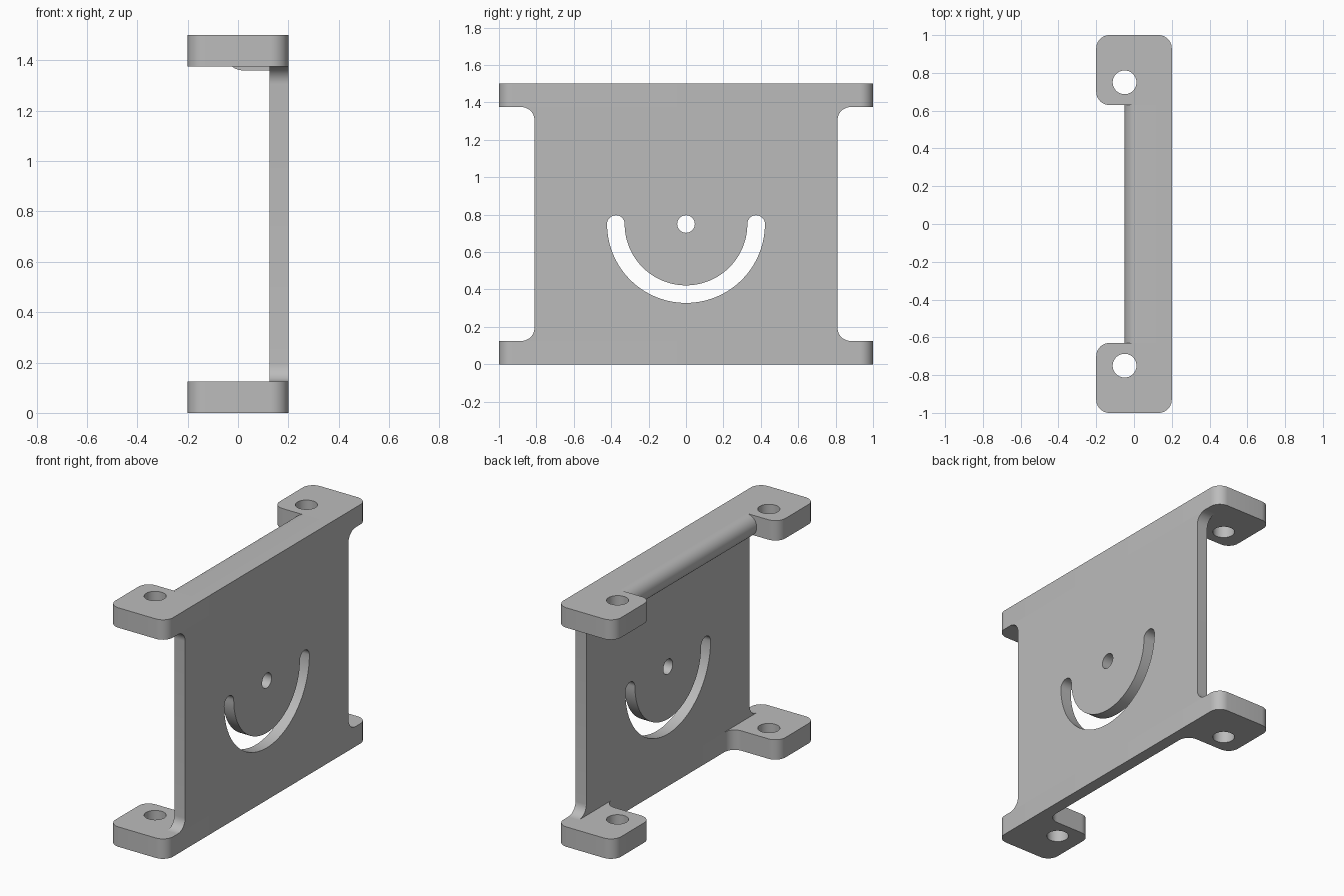
import bpy, bmesh, math
from mathutils import Vector

if "Cube" in bpy.data.objects:
    bpy.data.objects.remove(bpy.data.objects["Cube"], do_unlink=True)

GREY = (0.5, 0.5, 0.5, 1)
mat = bpy.data.materials.new("plain_grey")
mat.use_nodes = True
mat.diffuse_color = GREY
mat.node_tree.nodes["Principled BSDF"].inputs["Base Color"].default_value = GREY

# Main dimensions
H, T = 1.5, 0.125            # full height, tab thickness
BACK, FACE = 0.125, 0.2      # plate inner and outer planes
NOTCH, SIDE = 0.63, 0.81     # inner tab edge, plate side edge
R = 0.07                     # corner and fillet radius
LIP = -0.05                  # front of the rounded top lip


def arc(cx, cy, r, a0, a1, n=24):
    steps = [math.radians(a0 + (a1 - a0) * i / n) for i in range(n + 1)]
    return [(cx + r * math.cos(a), cy + r * math.sin(a)) for a in steps]


def circle(cx, cy, r, n=40):
    return arc(cx, cy, r, 0, 360, n)[:-1]


def rounded(corners, n=10):
    """Outline from (x, y, radius) corners, with arcs at rounded ones."""
    out = []
    for i, (x, y, r) in enumerate(corners):
        p = Vector((x, y))
        if not r:
            out.append((x, y))
            continue
        a = (Vector(corners[i - 1][:2]) - p).normalized()
        b = (Vector(corners[(i + 1) % len(corners)][:2]) - p).normalized()
        c = p + (a + b) * r      # all corners are square
        for k in range(n + 1):
            t = math.pi / 2 * k / n
            q = c - b * r * math.cos(t) - a * r * math.sin(t)
            out.append((q.x, q.y))
    return out


def extrude(name, loops, place, lo, hi):
    """Fill the outline minus its holes, and extrude from lo to hi."""
    bm = bmesh.new()
    for loop in loops:
        vs = [bm.verts.new(place(u, v, lo)) for u, v in loop]
        for i, v in enumerate(vs):
            bm.edges.new((vs[i - 1], v))
    bmesh.ops.triangle_fill(bm, use_beauty=True, edges=bm.edges[:])
    ext = bmesh.ops.extrude_face_region(bm, geom=bm.faces[:], use_keep_orig=True)
    move = Vector(place(0, 0, hi)) - Vector(place(0, 0, lo))
    bmesh.ops.translate(bm, vec=move,
                        verts=[g for g in ext["geom"] if isinstance(g, bmesh.types.BMVert)])
    bmesh.ops.recalc_face_normals(bm, faces=bm.faces[:])
    mesh = bpy.data.meshes.new(name)
    bm.to_mesh(mesh)
    bm.free()
    mesh.materials.append(mat)
    ob = bpy.data.objects.new(name, mesh)
    bpy.context.collection.objects.link(ob)
    bpy.ops.object.select_all(action='DESELECT')
    ob.select_set(True)
    bpy.context.view_layer.objects.active = ob
    bpy.ops.object.shade_smooth_by_angle(angle=math.radians(30))
    return ob


def along_x(u, v, d): return (d, u, v)
def along_y(u, v, d): return (u, d, v)
def along_z(u, v, d): return (u, v, d)


# Upright plate with flared corners, pivot hole and curved slot
outer = SIDE + R
plate = rounded([(-outer, T, 0), (outer, T, 0), (SIDE, T, R),
                 (SIDE, H - T, R), (outer, H - T, 0), (-outer, H - T, 0),
                 (-SIDE, H - T, R), (-SIDE, T, R)])
# drop the duplicated flare ends
plate = [p for i, p in enumerate(plate)
         if (Vector(p) - Vector(plate[i - 1])).length > 1e-5]
mid, r_slot, w = H / 2, 0.375, 0.047
slot = (arc(0, mid, r_slot + w, 180, 360, 56)
        + arc(r_slot, mid, w, 0, 180, 16)[1:]
        + arc(0, mid, r_slot - w, 360, 180, 56)[1:]
        + arc(-r_slot, mid, w, 0, 180, 16)[1:-1])
extrude("upright_plate", [plate, slot, circle(0, mid, w)], along_x, BACK, FACE)


# Bottom and top rails, each with two drilled mounting tabs
def rail(name, inner_radius, lo, hi):
    outline = rounded([(FACE, -1, R), (FACE, 1, R), (-FACE, 1, R),
                       (-FACE, NOTCH, R), (BACK, NOTCH, inner_radius),
                       (BACK, -NOTCH, inner_radius), (-FACE, -NOTCH, R),
                       (-FACE, -1, R)])
    holes = [circle(LIP, s * 0.75, 0.063) for s in (-1, 1)]
    extrude(name, [outline] + holes, along_z, lo, hi)


rail("bottom_rail", R, 0, T)
rail("top_rail", 0, H - T, H)

# Rounded lip between the top tabs
lip = [(BACK, H)] + arc(LIP + R, H - R, R, 90, 270) + [(BACK, H - 2 * R)]
extrude("top_lip", [lip], along_y, -NOTCH, NOTCH)
